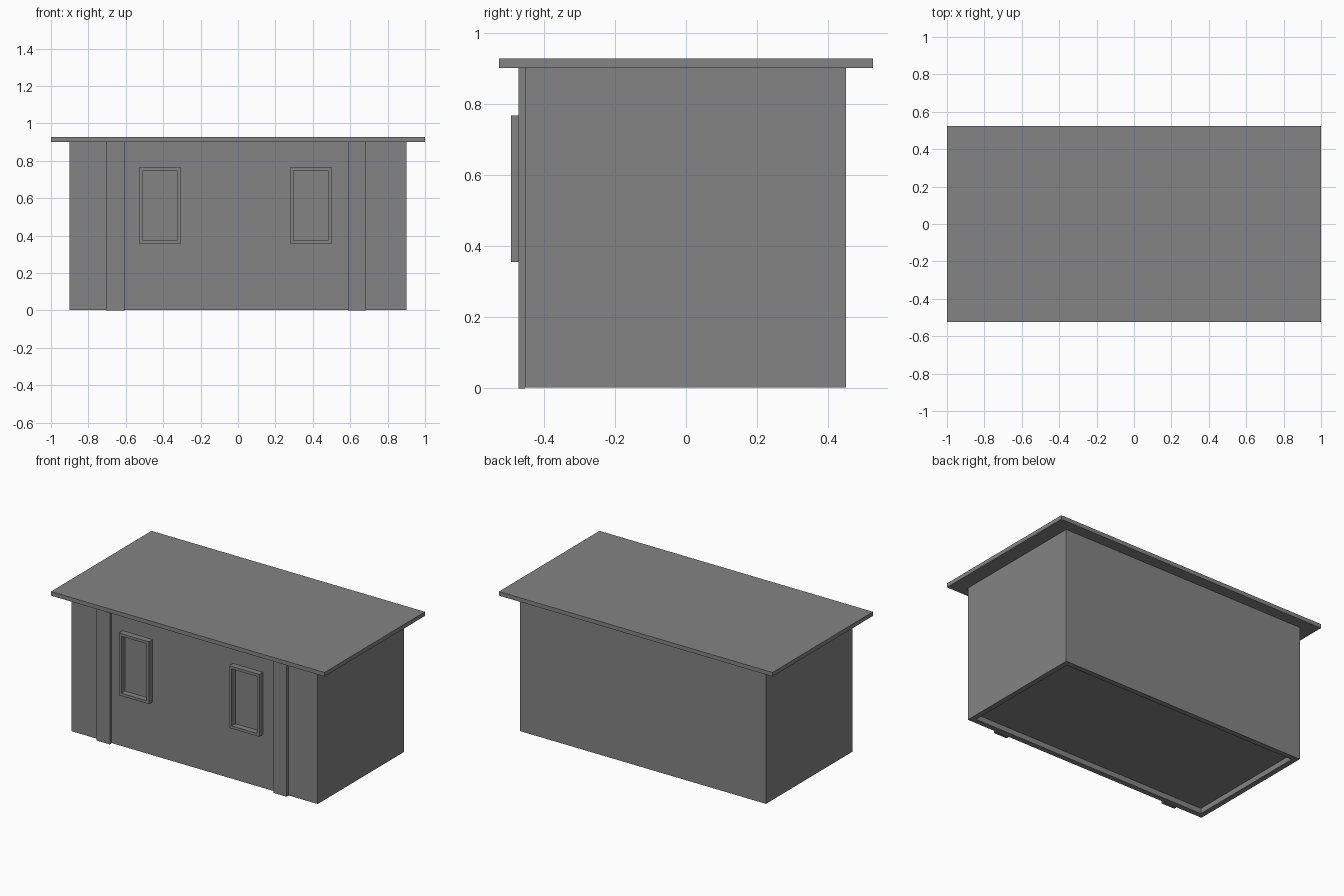
import bpy
import bmesh

if "Cube" in bpy.data.objects:
    bpy.data.objects.remove(bpy.data.objects["Cube"], do_unlink=True)

grey = bpy.data.materials.new("plain_grey")
grey.use_nodes = True
colour = (0.23, 0.23, 0.23, 1)
grey.diffuse_color = colour
grey.node_tree.nodes["Principled BSDF"].inputs["Base Color"].default_value = colour


def finish(name, bm):
    bmesh.ops.recalc_face_normals(bm, faces=bm.faces)
    mesh = bpy.data.meshes.new(name)
    bm.to_mesh(mesh)
    bm.free()
    mesh.materials.append(grey)
    obj = bpy.data.objects.new(name, mesh)
    bpy.context.collection.objects.link(obj)
    return obj


def box(name, x, y, z):
    """Box from (low, high) ranges on each axis."""
    bm = bmesh.new()
    bmesh.ops.create_cube(bm, size=1)
    for v in bm.verts:
        v.co = [r[0] if c < 0 else r[1] for c, r in zip(v.co, (x, y, z))]
    return finish(name, bm)


def ring(name, u, v, w, t, place):
    """Rectangular ring of border t, u by v across and w deep."""
    bm = bmesh.new()
    loops = []
    for inset in (0, t):
        for depth in w:
            a, b = u[0] + inset, u[1] - inset
            c, d = v[0] + inset, v[1] - inset
            corners = ((a, c), (b, c), (b, d), (a, d))
            loops.append([bm.verts.new(place(p, q, depth)) for p, q in corners])
    outer_a, outer_b, inner_a, inner_b = loops
    for one, two in ((outer_a, outer_b), (outer_b, inner_b),
                     (inner_b, inner_a), (inner_a, outer_a)):
        for i in range(4):
            j = (i + 1) % 4
            bm.faces.new((one[i], one[j], two[j], two[i]))
    return finish(name, bm)


HALF = 0.9
FRONT, BACK = -0.453, 0.45
EAVES = 0.9
WALL = 0.035

# Hollow walls, raised floor and overhanging flat roof
ring("walls", (-HALF, HALF), (FRONT, BACK), (0.003, EAVES), WALL,
     lambda p, q, d: (p, q, d))
box("floor", (-HALF + WALL, HALF - WALL), (FRONT + WALL, BACK - WALL), (0.038, 0.06))
box("roof", (-1, 1), (-0.525, 0.525), (EAVES, 0.927))

# Front pilasters and raised window frames
for side, post_x, window_x in (("right", -0.705, -0.527), ("left", 0.588, 0.28)):
    box(side + "_pilaster", (post_x, post_x + 0.097), (-0.47, FRONT), (0, EAVES))
    ring(side + "_window_frame", (window_x, window_x + 0.22), (0.355, 0.767),
         (-0.491, FRONT), 0.018, lambda p, q, d: (p, d, q))
